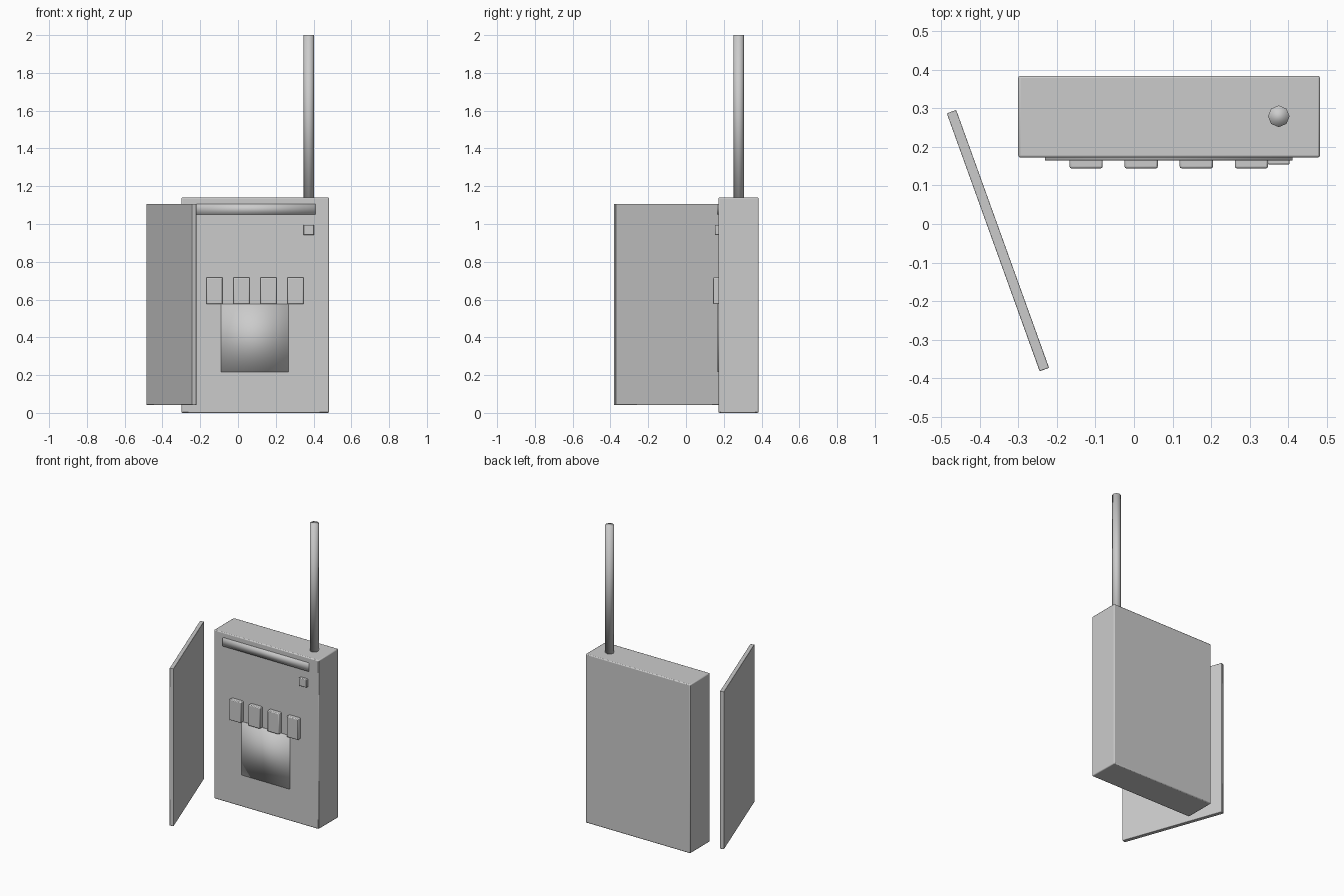
import bpy, math

if "Cube" in bpy.data.objects:
    bpy.data.objects.remove(bpy.data.objects["Cube"])

grey = bpy.data.materials.new("plain_grey")
grey.diffuse_color = (0.6, 0.6, 0.6, 1)
grey.use_nodes = True
grey.node_tree.nodes["Principled BSDF"].inputs["Base Color"].default_value = grey.diffuse_color


def finish(ob, name, full_smooth):
    ob.name = name
    ob.data.materials.append(grey)
    if full_smooth:
        bpy.ops.object.shade_smooth()
    else:
        bpy.ops.object.shade_smooth_by_angle(angle=math.radians(30))


def box(name, x, y, z, bevel=0.0, smooth=False, turn=0.0):
    """Box from (min, max) ranges, optionally bevelled and turned about z."""
    ranges = (x, y, z)
    bpy.ops.mesh.primitive_cube_add(size=1, location=[(a + b) / 2 for a, b in ranges])
    ob = bpy.context.object
    ob.scale = [b - a for a, b in ranges]
    bpy.ops.object.transform_apply(location=False, rotation=False, scale=True)
    ob.rotation_euler.z = turn
    finish(ob, name, smooth)
    if bevel:
        mod = ob.modifiers.new("soft_edges", 'BEVEL')
        mod.width = bevel
        mod.segments = 2
    return ob


# Main case
box("case", (-0.30, 0.482), (0.172, 0.384), (0, 1.14), bevel=0.006)

# Detached front cover, swung open
cover = box("open_cover", (-0.355, 0.355), (-0.013, 0.013), (0.042, 1.106),
            bevel=0.002, turn=math.radians(-70.2))
cover.location.x, cover.location.y = -0.3525, -0.043

# Thin strip and display plate on the front face
box("top_strip", (-0.23, 0.411), (0.165, 0.18), (1.05, 1.106), smooth=True)
box("display_plate", (-0.091, 0.268), (0.167, 0.176), (0.216, 0.576), smooth=True)

# Small square button and row of four keys
box("small_button", (0.346, 0.403), (0.154, 0.18), (0.941, 0.996), bevel=0.004)
for i in range(4):
    cx = -0.124 + i * 0.1427
    box(f"key_{i + 1}", (cx - 0.043, cx + 0.043), (0.144, 0.18), (0.576, 0.717), bevel=0.005)

# Eight-sided antenna
bpy.ops.mesh.primitive_cylinder_add(vertices=8, radius=0.028, depth=0.865,
                                    location=(0.375, 0.279, 1.5675))
finish(bpy.context.object, "antenna", True)
